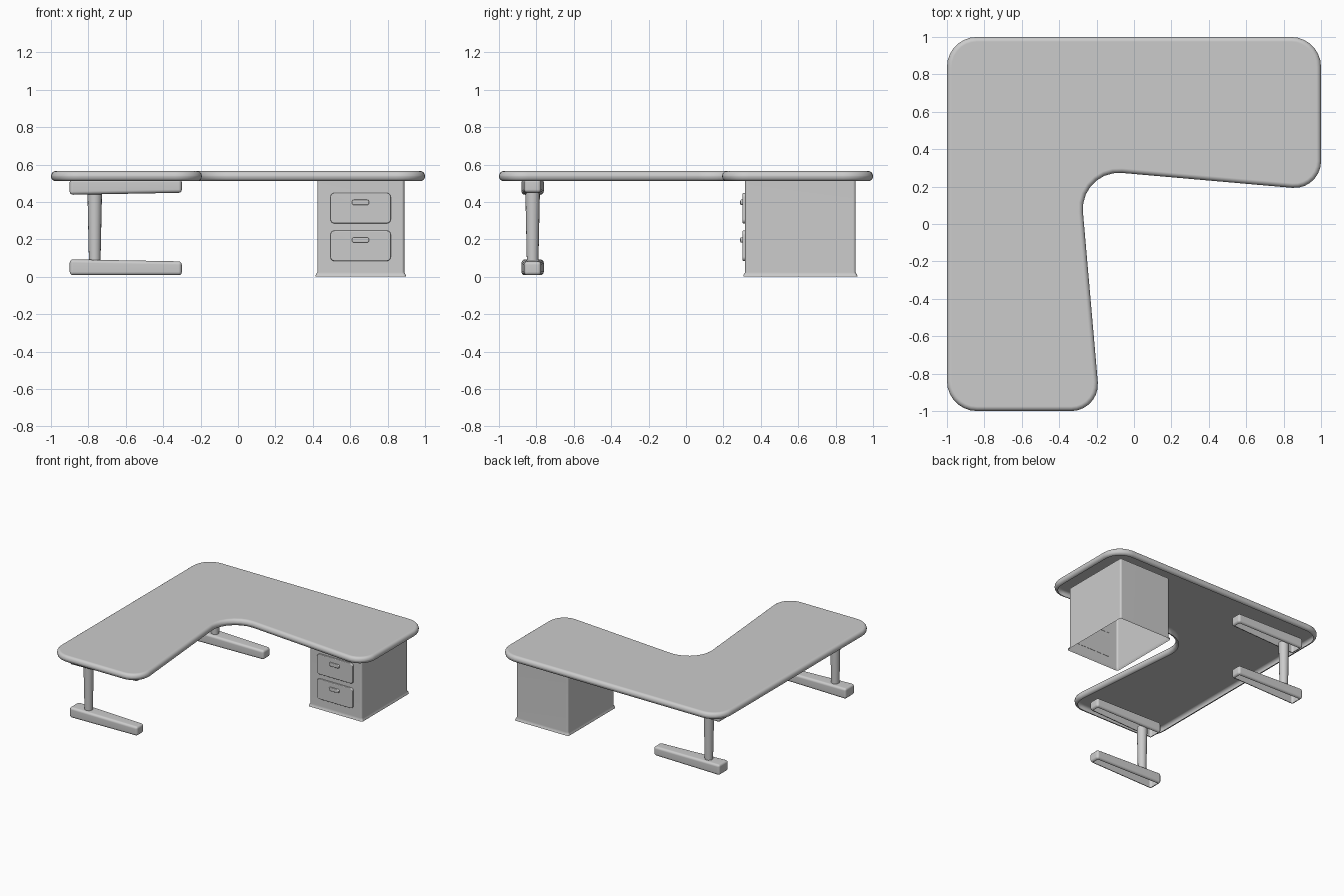
import bpy, bmesh, math
from mathutils import Vector

if "Cube" in bpy.data.objects:
    bpy.data.objects.remove(bpy.data.objects["Cube"])


def finish(bm, name, angle=40):
    me = bpy.data.meshes.new(name)
    bm.to_mesh(me)
    bm.free()
    ob = bpy.data.objects.new(name, me)
    bpy.context.collection.objects.link(ob)
    bpy.ops.object.select_all(action='DESELECT')
    ob.select_set(True)
    bpy.context.view_layer.objects.active = ob
    bpy.ops.object.shade_smooth_by_angle(angle=math.radians(angle))
    ob.modifiers.new("flat_faces", 'WEIGHTED_NORMAL').keep_sharp = True
    return ob


def rounded(corners, steps):
    """Outline with arcs; each corner is (x, y, tangent length)."""
    out, n = [], len(corners)
    for i, (x, y, t) in enumerate(corners):
        p = Vector((x, y))
        a = (Vector(corners[i - 1][:2]) - p).normalized()
        b = (Vector(corners[(i + 1) % n][:2]) - p).normalized()
        half = a.angle(b) / 2
        c = p + (a + b).normalized() * t / math.cos(half)
        u, v = p + a * t - c, p + b * t - c
        w = u.angle(v)
        for k in range(steps + 1):
            f = k / steps
            out.append(c + (u * math.sin((1 - f) * w) + v * math.sin(f * w)) / math.sin(w))
    return out


def rect(x0, x1, y0, y1, r):
    return [(x0, y0, r), (x1, y0, r), (x1, y1, r), (x0, y1, r)]


def prism(name, outline, to3d, h, bevel, shell=False):
    """Extrude an outline to height h and round its rim; a shell is rounded below too and left open."""
    bm = bmesh.new()
    lo = [bm.verts.new(to3d(p, 0)) for p in outline]
    hi = [bm.verts.new(to3d(p, h)) for p in outline]
    bottom, top = bm.faces.new(lo), bm.faces.new(hi)
    n = len(lo)
    for i in range(n):
        j = (i + 1) % n
        bm.faces.new((lo[i], lo[j], hi[j], hi[i]))
    bmesh.ops.recalc_face_normals(bm, faces=bm.faces)
    rim = list(top.edges) + (list(bottom.edges) if shell else [])
    bmesh.ops.bevel(bm, geom=rim, offset=bevel, segments=4, profile=0.5, affect='EDGES')
    if shell:
        bm.normal_update()
        hole = [f for f in bm.faces if f.normal.z < -.999]
        bmesh.ops.delete(bm, geom=hole, context='FACES')
    return finish(bm, name)


# L-shaped worktop: a hollow shell with a bullnose rim
worktop = [(-1, -1, .16), (-.18, -1, .155), (-.293, .293, .23),
           (1, .18, .155), (1, 1, .16), (-1, 1, .16)]
prism("worktop", rounded(worktop, 7), lambda p, h: (p.x, p.y, .511 + h), .054, .025, True)


# Tapered bar, hollow on the side that meets the floor or the worktop
def bar(name, y, z_open, up):
    bm = bmesh.new()
    bmesh.ops.create_cube(bm, size=1)
    for v in bm.verts:
        wide = v.co.x < 0
        v.co = (-.9 if wide else -.3,
                y + v.co.y * (.12 if wide else .09),
                z_open + up * (0 if v.co.z < 0 else (.085 if wide else .074)))
    bmesh.ops.recalc_face_normals(bm, faces=bm.faces)
    bmesh.ops.bevel(bm, geom=bm.edges[:], offset=.018, segments=3, profile=.5, affect='EDGES')
    bm.normal_update()
    hole = [f for f in bm.faces if f.normal.z * up < -.999 and f.calc_area() > .01]
    bmesh.ops.delete(bm, geom=hole, context='FACES')
    return finish(bm, name)


# Two T-shaped leg frames
for side, y in (("front", -.82), ("back", .8)):
    bar(side + "_foot", y, .008, 1)
    bar(side + "_support_bar", y, .523, -1)
    bpy.ops.mesh.primitive_cone_add(vertices=16, radius1=.031, radius2=.039, depth=.37,
                                    end_fill_type='NOTHING', location=(-.766, y, .27))
    bpy.context.object.name = side + "_post"
    bpy.ops.object.shade_smooth_by_angle()

# Drawer cabinet: open-bottomed shell with a flared base
bm = bmesh.new()
prev = None
for z, o in ((0, .01), (.01, .008), (.024, 0), (.516, 0)):
    ring = [bm.verts.new((p.x, p.y, z)) for p in
            rounded(rect(.424 - o, .889 + o, .316 - o, .907 + o, .014), 3)]
    if prev:
        for i in range(len(ring)):
            j = (i + 1) % len(ring)
            bm.faces.new((prev[i], prev[j], ring[j], ring[i]))
    prev = ring
finish(bm, "cabinet")

# Drawer fronts and their pulls
for label, z in (("lower", .084), ("upper", .285)):
    prism(label + "_drawer_front", rounded(rect(.494, .817, z, z + .163, .022), 4),
          lambda p, h: (p.x, .318 - h, p.y), .016, .006)
    prism(label + "_drawer_pull", rounded(rect(.609, .701, z + .098, z + .127, .012), 4),
          lambda p, h: (p.x, .304 - h, p.y), .014, .006)
